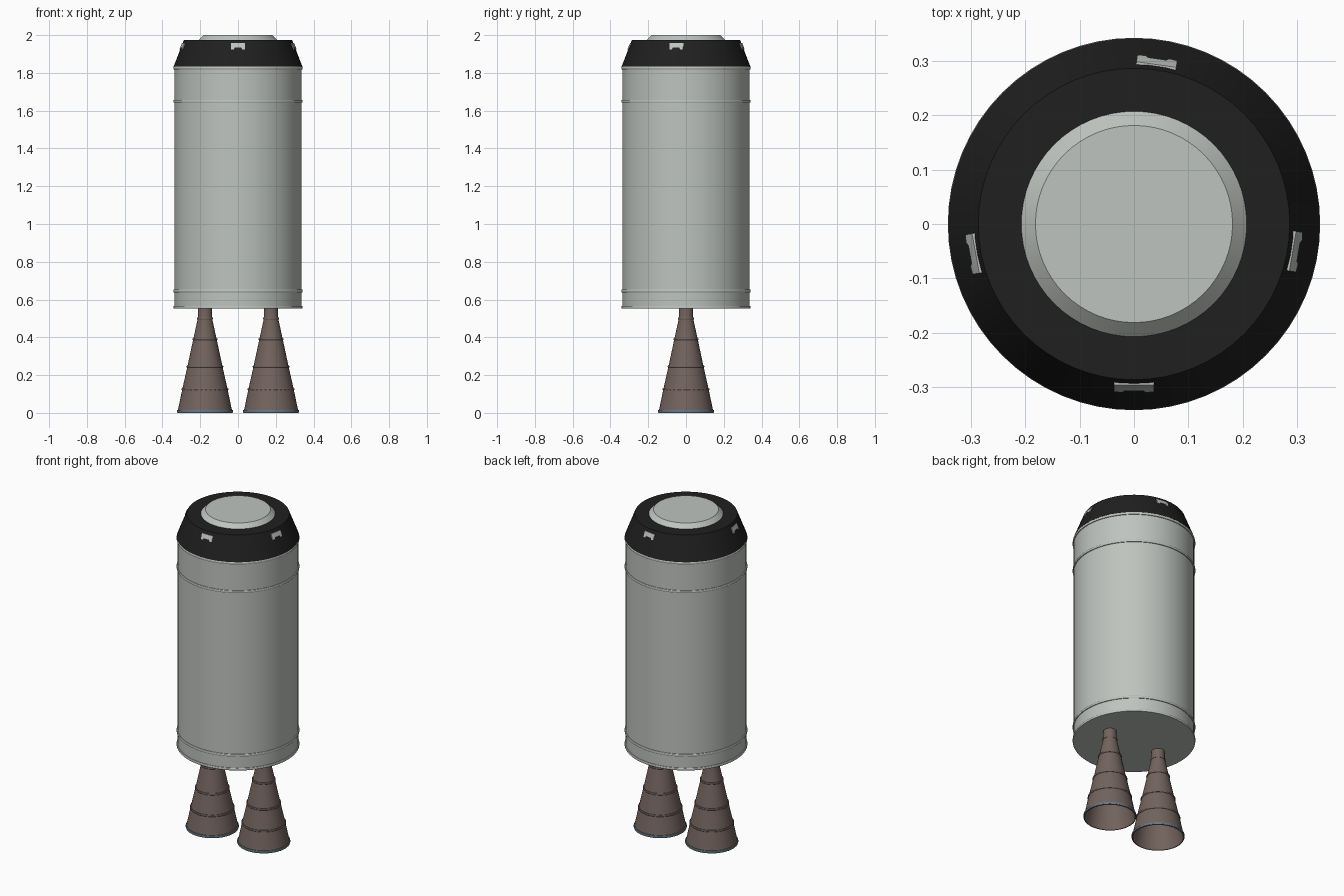
import bpy, bmesh, math
from mathutils import Matrix

cube = bpy.data.objects.get("Cube")
if cube:
    bpy.data.objects.remove(cube, do_unlink=True)


def material(name, color):
    m = bpy.data.materials.new(name)
    m.use_nodes = True
    m.diffuse_color = (*color, 1)
    m.node_tree.nodes["Principled BSDF"].inputs["Base Color"].default_value = (*color, 1)
    return m


white = material("pale grey paint", (0.52, 0.55, 0.52))
black = material("black paint", (0.014, 0.014, 0.014))
brown = material("brown metal", (0.17, 0.125, 0.11))
blue = material("blue grey metal", (0.13, 0.19, 0.25))


def finish(name, bm, mat, location=(0, 0, 0)):
    bmesh.ops.recalc_face_normals(bm, faces=bm.faces)
    me = bpy.data.meshes.new(name)
    bm.to_mesh(me)
    bm.free()
    me.materials.append(mat)
    ob = bpy.data.objects.new(name, me)
    bpy.context.collection.objects.link(ob)
    ob.location = location
    bpy.ops.object.select_all(action="DESELECT")
    ob.select_set(True)
    bpy.context.view_layer.objects.active = ob
    bpy.ops.object.shade_smooth_by_angle(angle=math.radians(25))
    return ob


def lathe(name, profile, mat, location=(0, 0, 0), closed=False, sides=64):
    """Spin a (radius, height) profile about the z axis."""
    bm = bmesh.new()
    verts = [bm.verts.new((r, 0, z)) for r, z in profile]
    pairs = list(zip(verts, verts[1:]))
    if closed:
        pairs.append((verts[-1], verts[0]))
    edges = [bm.edges.new(p) for p in pairs]
    bmesh.ops.spin(bm, geom=verts + edges, cent=(0, 0, 0), axis=(0, 0, 1),
                   angle=math.tau, steps=sides, use_merge=True)
    bmesh.ops.remove_doubles(bm, verts=bm.verts, dist=0.0001)
    return finish(name, bm, mat, location)


def band(name, radius, z, height, bulge, mat, location=(0, 0, 0)):
    h = height / 2
    profile = [(radius - 0.004, z - h), (radius + bulge * 0.7, z - h),
               (radius + bulge, z - h / 2), (radius + bulge, z + h / 2),
               (radius + bulge * 0.7, z + h), (radius - 0.004, z + h)]
    return lathe(name, profile, mat, location, closed=True)


# Tank body and its hoops
R = 0.336
lathe("tank_body", [(0, 0.553), (R, 0.553), (R, 1.832), (0, 1.832)], white)
for i, z in enumerate((0.56, 0.645, 1.65, 1.826)):
    band(f"tank_hoop_{i + 1}", R, z, 0.014, 0.006, white)

# Black shoulder and docking cap
lathe("shoulder", [(0, 1.833), (0.341, 1.833), (0.286, 1.975), (0, 1.975)], black)
lathe("top_cap", [(0, 1.974), (0.208, 1.974), (0.181, 2.0), (0, 2.0)], white)


# Notched plates that follow the slope of the shoulder
def plate(name, angle):
    outline = [(-0.037, 1.957), (0.037, 1.957), (0.037, 1.925), (0.022, 1.925),
               (0.017, 1.934), (-0.017, 1.934), (-0.022, 1.925), (-0.037, 1.925)]

    def surface(z):
        return 0.341 - (z - 1.833) * 0.387

    bm = bmesh.new()
    rings = [[bm.verts.new((math.sqrt((surface(z) + d) ** 2 - x * x), x, z))
              for x, z in outline] for d in (-0.003, 0.005)]
    # Left leg, bridge and right leg of each face
    for v in rings:
        bm.faces.new((v[1], v[2], v[3], v[4]))
        bm.faces.new((v[0], v[1], v[4], v[5]))
        bm.faces.new((v[0], v[5], v[6], v[7]))
    n = len(outline)
    for i in range(n):
        j = (i + 1) % n
        bm.faces.new((rings[0][i], rings[0][j], rings[1][j], rings[1][i]))
    bm.transform(Matrix.Rotation(math.radians(angle), 4, "Z"))
    finish(name, bm, white)


for name, angle in (("front", -90), ("left", -9.7), ("back", 82), ("right", 190.5)):
    plate(f"{name}_plate", angle)

# Pair of engine bells, open at the bottom
bell = [(0.037, 0.56), (0.038, 0.5), (0.062, 0.39), (0.093, 0.245),
        (0.12, 0.125), (0.146, 0.0)]
inner = [(r - 0.005, z) for r, z in reversed(bell)]
for side, x in (("left", 0.175), ("right", -0.175)):
    at = (x, 0, 0)
    lathe(f"{side}_engine_bell", bell + inner, brown, at, closed=True, sides=48)
    for i, (r, z) in enumerate(bell[1:-1]):
        band(f"{side}_bell_hoop_{i + 1}", r, z, 0.01, 0.004, brown, at)
    band(f"{side}_bell_rim", 0.145, 0.009, 0.012, 0.003, blue, at)
